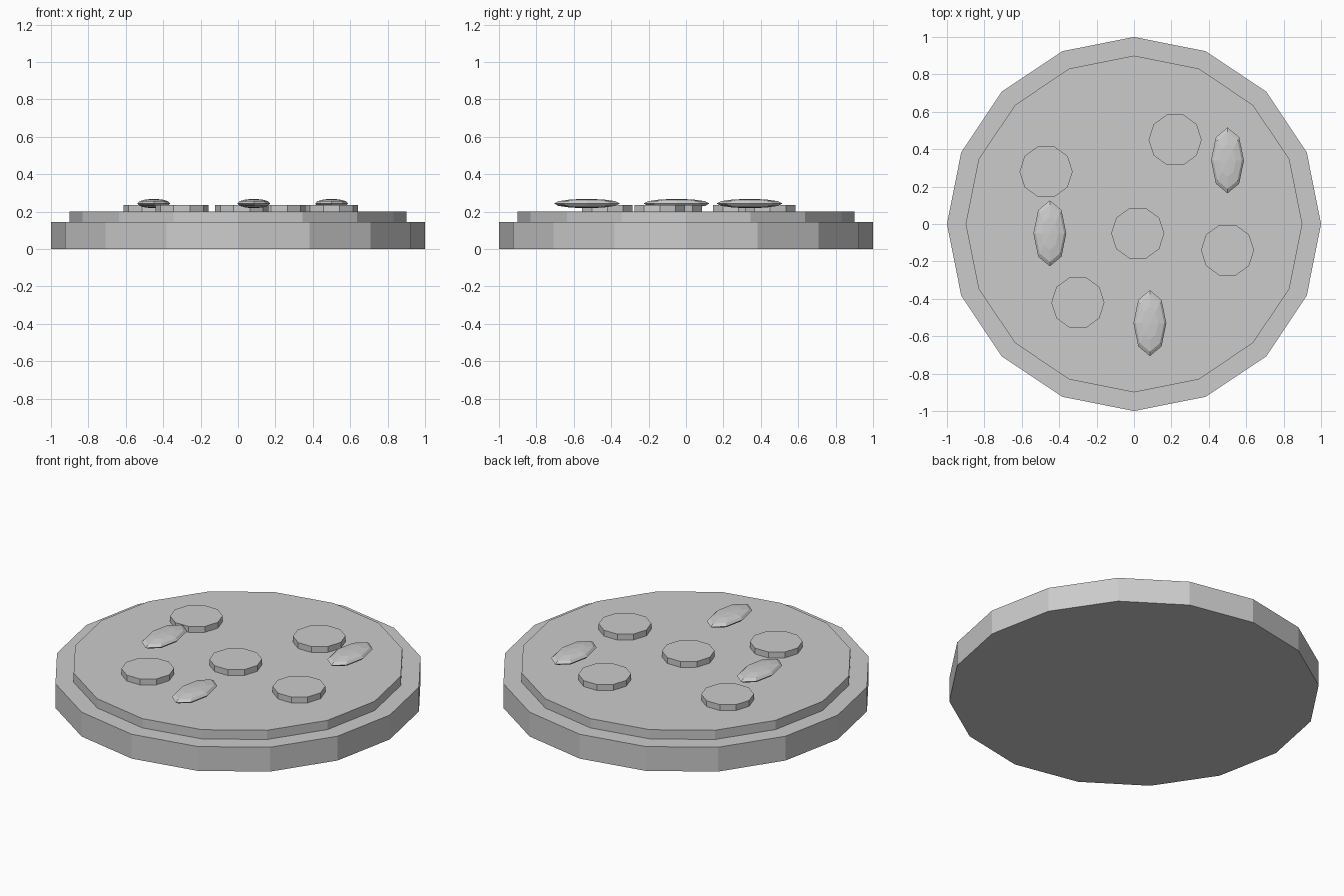
import bpy

cube = bpy.data.objects.get("Cube")
if cube:
    bpy.data.objects.remove(cube, do_unlink=True)

# Single matte grey for every part
grey = bpy.data.materials.new("plain_grey")
grey.use_nodes = True
tone = (0.6, 0.6, 0.6, 1)
grey.diffuse_color = tone
grey.node_tree.nodes["Principled BSDF"].inputs["Base Color"].default_value = tone


def finish(name):
    obj = bpy.context.object
    obj.name = name
    obj.data.materials.append(grey)
    return obj


def disc(name, sides, radius, x, y, bottom, top):
    bpy.ops.mesh.primitive_cylinder_add(
        vertices=sides, radius=radius, depth=top - bottom,
        location=(x, y, (bottom + top) / 2))
    return finish(name)


# Crust and the narrower topping layer
disc("crust", 16, 1.0, 0, 0, 0, 0.145)
disc("cheese_layer", 16, 0.9, 0, 0, 0.145, 0.2)

# Round slices, with a corner pointing along x
slices = [(0.02, -0.05), (0.22, 0.45), (-0.47, 0.28), (0.5, -0.14), (-0.3, -0.42)]
for i, (x, y) in enumerate(slices, 1):
    part = disc(f"round_slice_{i}", 10, 0.142, x, y, 0.2, 0.235)
    part.rotation_euler.z = 1.5708

# Flattened oval pieces
ovals = [(0.5, 0.34), (-0.45, -0.05), (0.085, -0.53)]
for i, (x, y) in enumerate(ovals, 1):
    bpy.ops.mesh.primitive_uv_sphere_add(
        segments=8, ring_count=6, radius=1, location=(x, y, 0.243))
    part = finish(f"oval_piece_{i}")
    part.scale = (0.088, 0.176, 0.025)
